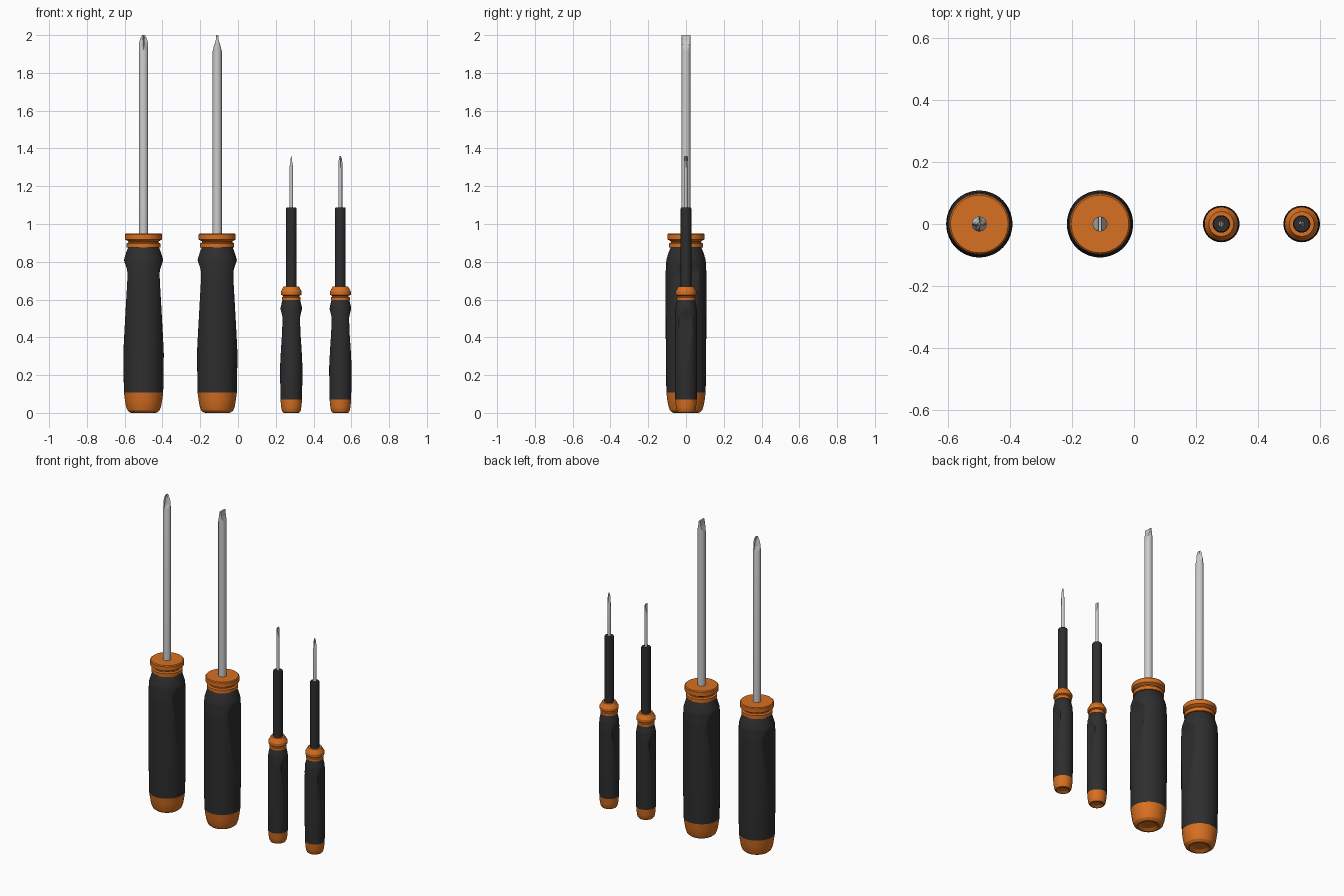
import bpy, bmesh
from math import sin, cos, pi, radians, ceil

if "Cube" in bpy.data.objects:
    bpy.data.objects.remove(bpy.data.objects["Cube"])


def material(name, color):
    m = bpy.data.materials.new(name)
    m.diffuse_color = (*color, 1)
    m.use_nodes = True
    m.node_tree.nodes["Principled BSDF"].inputs["Base Color"].default_value = m.diffuse_color
    return m


ORANGE = material("orange_plastic", (0.68, 0.16, 0.015))
BLACK = material("black_rubber", (0.027, 0.027, 0.027))


def interp(pts, z):
    """Piecewise linear lookup of (z, value) points."""
    if z <= pts[0][0]:
        return pts[0][1]
    for (a, va), (b, vb) in zip(pts, pts[1:]):
        if z <= b:
            return va + (vb - va) * (z - a) / (b - a)
    return pts[-1][1]


def refine(profile, step):
    """Add intermediate rings to a (radius, z) profile."""
    out = [profile[0]]
    for (r0, z0), (r1, z1) in zip(profile, profile[1:]):
        n = max(1, ceil((z1 - z0) / step - 1e-6))
        out += [(r0 + (r1 - r0) * i / n, z0 + (z1 - z0) * i / n) for i in range(1, n + 1)]
    return out


def lathe(name, profile, x, mat=None, limit=None, flute=None, n=48):
    """Turned part; limit flattens the x sides, flute cuts four grooves."""
    bm = bmesh.new()
    rings = []
    for r, z in profile:
        ring = []
        for i in range(n):
            a = 2 * pi * i / n
            rr = r * (1 - interp(flute, z) * abs(sin(2 * a)) ** 0.7) if flute else r
            px, py = rr * cos(a), rr * sin(a)
            if limit:
                f = interp(limit, z)
                px = max(-f, min(f, px))
            ring.append(bm.verts.new((px, py, z)))
        rings.append(ring)
    for lo, hi in zip(rings, rings[1:]):
        for i in range(n):
            j = (i + 1) % n
            bm.faces.new((lo[i], lo[j], hi[j], hi[i]))
    bm.faces.new(rings[0][::-1])
    bm.faces.new(rings[-1])
    me = bpy.data.meshes.new(name)
    bm.to_mesh(me)
    bm.free()
    me.shade_smooth()
    me.set_sharp_from_angle(angle=radians(25))
    if mat:
        me.materials.append(mat)
    ob = bpy.data.objects.new(name, me)
    ob.location.x = x
    bpy.context.collection.objects.link(ob)


def shaft(name, x, r, z0, z1, tip, cross):
    """Steel rod ending in a cross or flat tip of the given length."""
    if cross:
        prof = [(r, z0), (r, z1 - tip)]
        prof += refine([(r, z1 - tip), (r, z1 - tip * 0.5), (r * 0.75, z1 - tip * 0.22),
                        (r * 0.3, z1)], tip / 10)[1:]
        lathe(name, prof, x, n=32,
              flute=[(z1 - tip, 0), (z1 - tip * 0.65, 0.45), (z1, 0.65)])
    else:
        prof = [(r, z0)] + refine([(r, z1 - tip), (r, z1)], tip / 10)
        lathe(name, prof, x, n=32,
              limit=[(z1 - tip, r), (z1 - tip * 0.7, r * 0.75), (z1 - tip * 0.35, r * 0.35),
                     (z1, r * 0.2)])


def large_driver(label, x, cross):
    # rounded end cap with a shallow dimple
    lathe(label + "_end_cap", [(0.04, 0.012), (0.062, 0.0), (0.072, 0.002), (0.085, 0.013),
                               (0.093, 0.035), (0.099, 0.07), (0.104, 0.107)], x, ORANGE)
    # rubber grip with thumb scoops on both sides
    grip = refine([(0.104, 0.107), (0.107, 0.3), (0.108, 0.74), (0.104, 0.81),
                   (0.092, 0.85), (0.078, 0.885)], 0.0125)
    lathe(label + "_grip", grip, x, BLACK, n=64,
          limit=[(0.3, 0.108), (0.42, 0.102), (0.58, 0.093), (0.7, 0.086), (0.74, 0.085),
                 (0.765, 0.089), (0.81, 0.105)])
    # grooved collar
    lathe(label + "_collar", [(0.09, 0.875), (0.09, 0.897), (0.08, 0.902), (0.08, 0.908),
                              (0.098, 0.918), (0.098, 0.945), (0.093, 0.95)], x, ORANGE)
    shaft(label + "_shaft", x, 0.024, 0.94, 2.0, 0.085, cross)


def small_driver(label, x, cross):
    # rounded end cap with a shallow dimple
    lathe(label + "_end_cap", [(0.022, 0.008), (0.038, 0.0), (0.044, 0.002), (0.05, 0.012),
                               (0.054, 0.035), (0.057, 0.072)], x, ORANGE)
    # rubber grip with thumb scoops on both sides
    grip = refine([(0.057, 0.072), (0.059, 0.2), (0.059, 0.51), (0.056, 0.56),
                   (0.046, 0.602)], 0.01)
    lathe(label + "_grip", grip, x, BLACK,
          limit=[(0.25, 0.059), (0.33, 0.055), (0.42, 0.049), (0.5, 0.046),
                 (0.515, 0.048), (0.55, 0.057)])
    # grooved collar with a tapered top
    lathe(label + "_collar", [(0.05, 0.598), (0.05, 0.612), (0.044, 0.615), (0.044, 0.62),
                              (0.055, 0.625), (0.055, 0.643), (0.04, 0.67)], x, ORANGE)
    # insulating sleeve
    lathe(label + "_sleeve", [(0.028, 0.66), (0.028, 1.083), (0.025, 1.088)], x, BLACK, n=32)
    shaft(label + "_shaft", x, 0.01, 1.08, 1.36, 0.065, cross)


large_driver("large_cross_driver", -0.5, True)
large_driver("large_flat_driver", -0.11, False)
small_driver("small_flat_driver", 0.282, False)
small_driver("small_cross_driver", 0.542, True)
